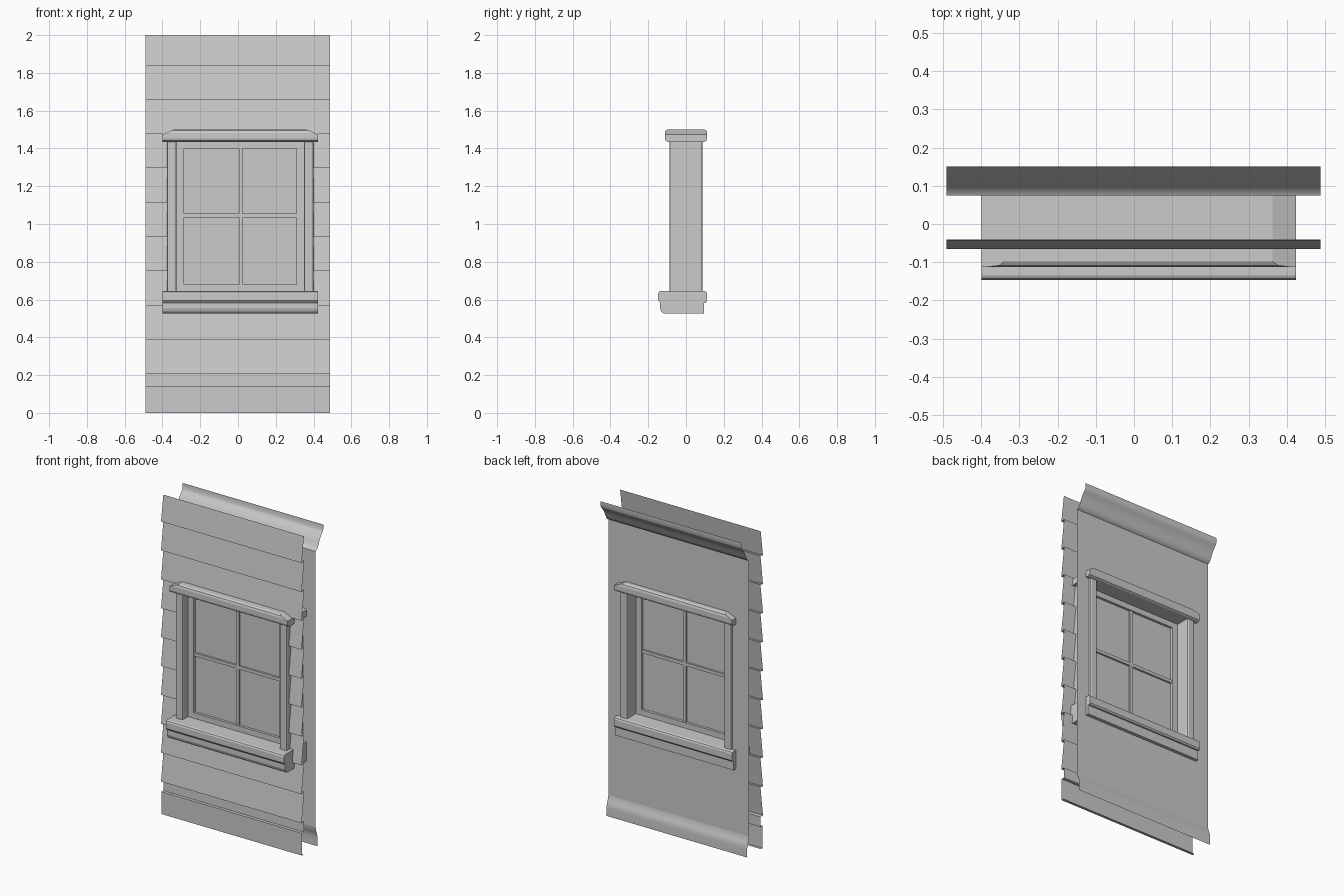
import bpy, bmesh
from mathutils import Vector

if "Cube" in bpy.data.objects:
    bpy.data.objects.remove(bpy.data.objects["Cube"])

XL, XR = -0.49, 0.488          # wall ends
CX = 0.012                     # window centre
HOLE = (CX - 0.365, CX + 0.365, 0.57, 1.465)


def finish(name, bm, smooth=None):
    me = bpy.data.meshes.new(name)
    bm.to_mesh(me)
    bm.free()
    ob = bpy.data.objects.new(name, me)
    bpy.context.collection.objects.link(ob)
    if smooth:
        bpy.ops.object.select_all(action='DESELECT')
        ob.select_set(True)
        bpy.context.view_layer.objects.active = ob
        bpy.ops.object.shade_smooth_by_angle(angle=smooth)
    return ob


def sheet(name, pts, hole=False, smooth=None):
    """Open (y, z) profile swept along x, optionally with the window opening."""
    bm = bmesh.new()
    a = [bm.verts.new((XL, y, z)) for y, z in pts]
    b = [bm.verts.new((XR, y, z)) for y, z in pts]
    for i in range(len(pts) - 1):
        bm.faces.new((a[i], a[i + 1], b[i + 1], b[i]))
    if hole:
        x0, x1, z0, z1 = HOLE
        for co, no in (((x0, 0, 0), (1, 0, 0)), ((x1, 0, 0), (1, 0, 0)),
                       ((0, 0, z0), (0, 0, 1)), ((0, 0, z1), (0, 0, 1))):
            bmesh.ops.bisect_plane(bm, geom=bm.verts[:] + bm.edges[:] + bm.faces[:],
                                   plane_co=co, plane_no=no)
        inside = []
        for f in bm.faces:
            c = f.calc_center_median()
            if x0 < c.x < x1 and z0 < c.z < z1:
                inside.append(f)
        bmesh.ops.delete(bm, geom=inside, context='FACES')
    return finish(name, bm, smooth)


def prism(name, pts, x0, x1, cuts=()):
    """Closed (y, z) profile swept along x, then trimmed by planes."""
    bm = bmesh.new()
    f = bm.faces.new([bm.verts.new((x0, y, z)) for y, z in pts])
    r = bmesh.ops.extrude_face_region(bm, geom=[f])
    bmesh.ops.translate(bm, vec=(x1 - x0, 0, 0),
                        verts=[v for v in r['geom'] if isinstance(v, bmesh.types.BMVert)])
    for co, no in cuts:
        bmesh.ops.bisect_plane(bm, geom=bm.verts[:] + bm.edges[:] + bm.faces[:],
                               plane_co=co, plane_no=no, clear_outer=True)
        bmesh.ops.holes_fill(bm, edges=[e for e in bm.edges if e.is_boundary], sides=0)
    bmesh.ops.recalc_face_normals(bm, faces=bm.faces[:])
    return finish(name, bm)


def box(name, lo, hi, bevel=0.0):
    bm = bmesh.new()
    bmesh.ops.create_cube(bm, size=1)
    lo, hi = Vector(lo), Vector(hi)
    for v in bm.verts:
        v.co = (lo + hi) / 2 + v.co * (hi - lo)
    if bevel:
        up = [e for e in bm.edges if abs(e.verts[0].co.z - e.verts[1].co.z) > 0.01]
        bmesh.ops.bevel(bm, geom=up, offset=bevel, segments=2, profile=0.5, affect='EDGES')
    return finish(name, bm)


# Outside clapboards, top to bottom, with the flat base board
step, first = 0.1817, 0.205
siding = [(-0.042, 2.0)]
for i in range(9, -1, -1):
    z = first + step * i
    siding += [(-0.065, z), (-0.04, z + 0.006 if i else z)]
siding += [(-0.042, 0.14), (-0.062, 0.14), (-0.062, 0.0), (-0.045, 0.0)]
sheet("siding", siding, hole=True)

# Inside wall with baseboard and crown moulding
sheet("inner_wall", [(0.075, 0.125), (0.075, 1.86)], hole=True)
sheet("baseboard", [(0.092, 0), (0.092, 0.05), (0.090, 0.072), (0.084, 0.088),
                    (0.078, 0.105), (0.075, 0.125)], smooth=0.7)
sheet("crown_moulding", [(0.075, 1.86), (0.087, 1.866), (0.098, 1.882), (0.107, 1.902),
                         (0.118, 1.924), (0.131, 1.943), (0.144, 1.957),
                         (0.150, 1.968), (0.150, 2.0)], smooth=0.7)

# Window head with sloped top ends
W0, W1 = CX - 0.411, CX + 0.411
prism("window_head", [(-0.098, 1.435), (0.098, 1.435), (0.108, 1.441), (0.112, 1.453),
                      (0.112, 1.482), (0.108, 1.494), (0.098, 1.5), (-0.098, 1.5),
                      (-0.108, 1.494), (-0.112, 1.482), (-0.112, 1.453), (-0.108, 1.441)],
      W0, W1, cuts=[((CX - s * 0.411, 0, 1.475), (-s * 0.38, 0, 0.92)) for s in (1, -1)])

# Window sill and the apron under it
prism("window_sill", [(-0.137, 0.583), (0.105, 0.583), (0.112, 0.592), (0.112, 0.632),
                      (0.108, 0.641), (0.098, 0.645), (-0.135, 0.645), (-0.143, 0.641),
                      (-0.147, 0.632), (-0.147, 0.595)], W0, W1)
prism("sill_apron", [(-0.11, 0.525), (0.096, 0.525), (0.096, 0.584), (-0.137, 0.584),
                     (-0.137, 0.552), (-0.131, 0.536), (-0.122, 0.528)], W0, W1)

# Side casings and sash stiles
Z0, Z1 = 0.64, 1.44
for s, side in ((-1, "left"), (1, "right")):
    def span(a, b):
        return sorted((CX + s * a, CX + s * b))
    x0, x1 = span(0.387, 0.337)
    box(side + "_casing", (x0, -0.088, Z0), (x1, 0.088, Z1), bevel=0.01)
    x0, x1 = span(0.340, 0.298)
    box(side + "_stile", (x0, -0.032, Z0), (x1, 0.0, Z1))

# Sash rails, glazing bars and glass
G0, G1 = CX - 0.30, CX + 0.30
box("bottom_rail", (G0, -0.032, Z0), (G1, 0.0, 0.68))
box("top_rail", (G0, -0.032, 1.4), (G1, 0.0, Z1))
box("glazing_bar_across", (G0, -0.028, 1.035), (G1, -0.004, 1.055))
box("glazing_bar_upright", (CX + 0.003 - 0.01, -0.027, 0.67), (CX + 0.003 + 0.01, -0.005, 1.41))
bm = bmesh.new()
bm.faces.new([bm.verts.new((x, -0.016, z)) for x, z in
              ((G0, 0.67), (G1, 0.67), (G1, 1.41), (G0, 1.41))])
finish("glass", bm)
